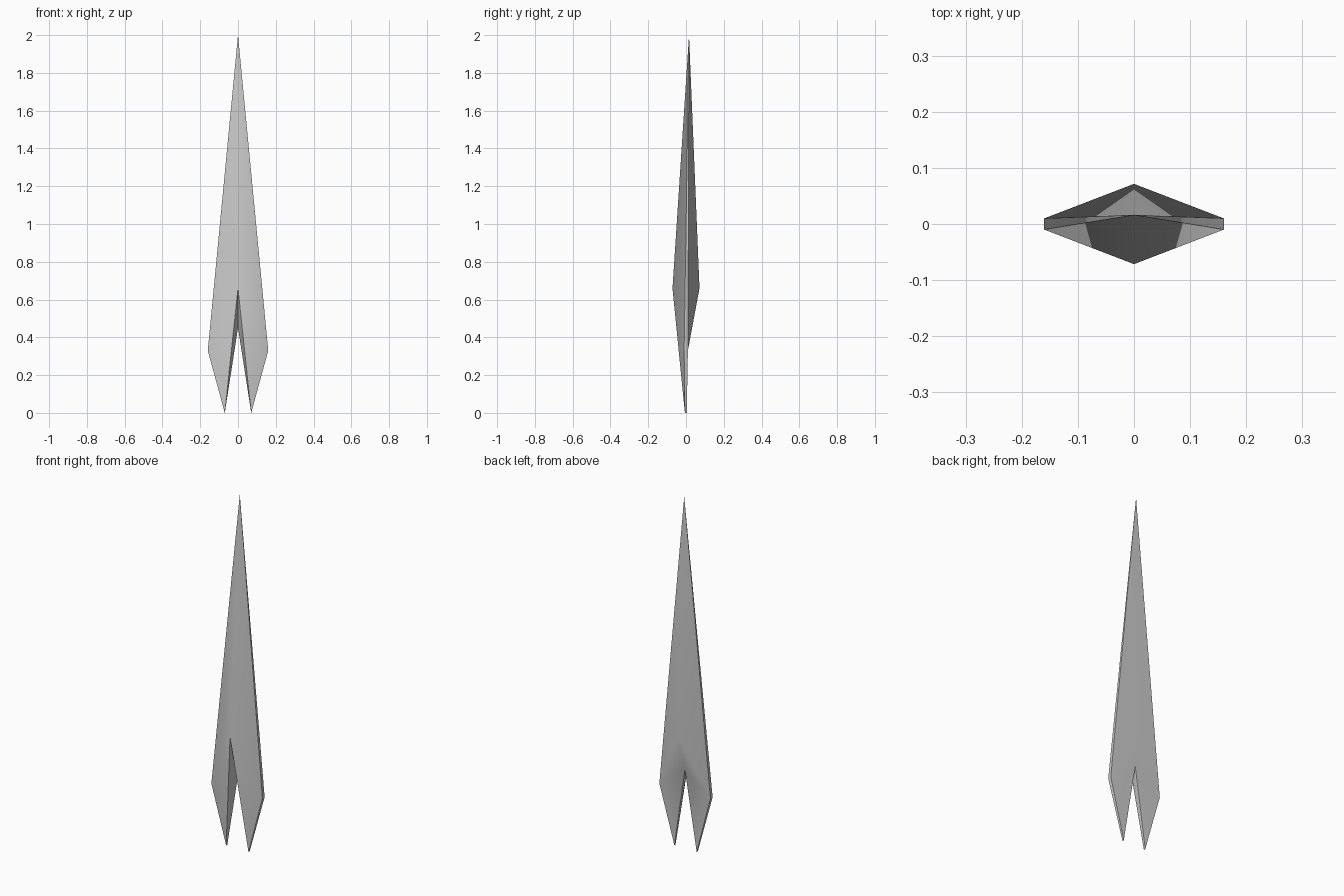
import bpy, bmesh, math

if "Cube" in bpy.data.objects:
    bpy.data.objects.remove(bpy.data.objects["Cube"])

# Key points of the right half of the forked blade
points = {
    "tip": (0, 0.016, 2.0),
    "front_ridge": (0, -0.0715, 0.66), "back_ridge": (0, 0.0715, 0.66),
    "front_side": (0.16, -0.01, 0.33), "back_side": (0.16, 0.01, 0.33),
    "front_prong": (0.07, -0.006, 0.0), "back_prong": (0.07, 0.004, 0.0),
    "front_notch": (0, -0.01, 0.45), "back_notch": (0, 0.01, 0.45),
}

bm = bmesh.new()
v = {name: bm.verts.new(co) for name, co in points.items()}


def face(*names):
    bm.faces.new([v[n] for n in names])


# Front facets
face("tip", "front_ridge", "front_side")
face("front_ridge", "front_prong", "front_side")
face("front_ridge", "front_notch", "front_prong")
# Back facets
face("tip", "back_side", "back_ridge")
face("back_ridge", "back_side", "back_notch")
face("back_notch", "back_side", "back_prong")
# Thin rim and inner wall of the notch
face("tip", "front_side", "back_side")
face("front_side", "front_prong", "back_prong", "back_side")
face("front_prong", "front_notch", "back_notch", "back_prong")

# Mirror to the left half and close the seam
bmesh.ops.mirror(bm, geom=bm.verts[:] + bm.edges[:] + bm.faces[:],
                 axis='X', merge_dist=0.0001)
bmesh.ops.remove_doubles(bm, verts=bm.verts[:], dist=0.0001)
bmesh.ops.recalc_face_normals(bm, faces=bm.faces[:])

mesh = bpy.data.meshes.new("forked_blade")
bm.to_mesh(mesh)
bm.free()
blade = bpy.data.objects.new("forked_blade", mesh)
bpy.context.collection.objects.link(blade)

# Soft ridges, crisp rim
bpy.context.view_layer.objects.active = blade
blade.select_set(True)
bpy.ops.object.shade_smooth_by_angle(angle=math.radians(60))
